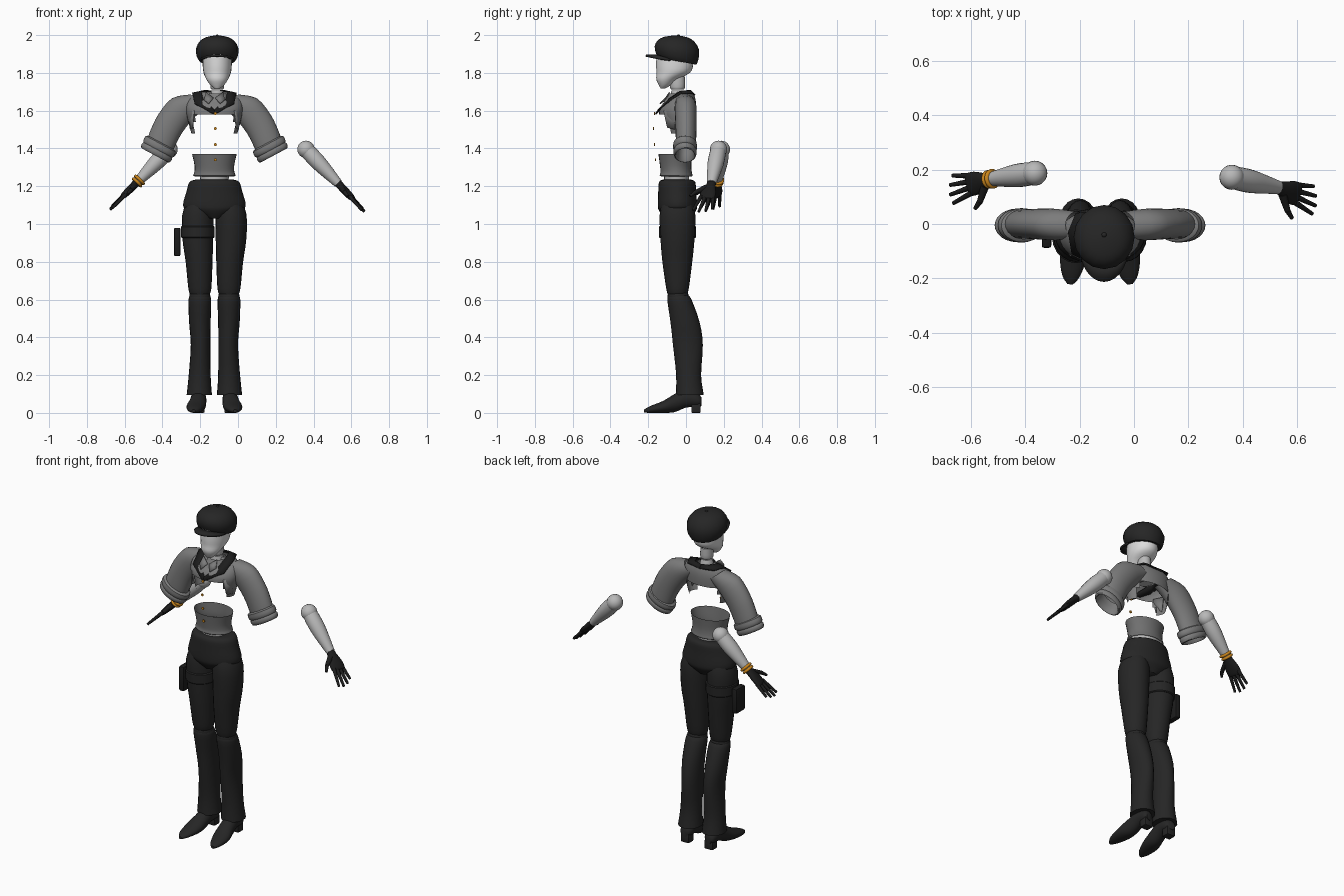
import bpy, bmesh, math
from mathutils import Vector

if "Cube" in bpy.data.objects:
    bpy.data.objects.remove(bpy.data.objects["Cube"])

CX = -0.125          # body axis
HX = -0.11           # head axis
Z = Vector((0, 0, 1))
made = []


def material(name, r, g, b):
    m = bpy.data.materials.new(name)
    m.use_nodes = True
    m.diffuse_color = (r, g, b, 1)
    m.node_tree.nodes["Principled BSDF"].inputs["Base Color"].default_value = (r, g, b, 1)
    return m


SKIN = material("pale skin", .72, .72, .72)
LIMB = material("light grey limb", .48, .48, .48)
JACKET = material("mid grey cloth", .2, .2, .2)
VEST = material("vest grey", .16, .16, .16)
BLACK = material("trouser black", .019, .019, .019)
GLOVE = material("glove black", .012, .012, .012)
BRASS = material("brass orange", .6, .24, .012)


def finish(name, bm, mat):
    bmesh.ops.recalc_face_normals(bm, faces=bm.faces)
    me = bpy.data.meshes.new(name)
    bm.to_mesh(me)
    bm.free()
    ob = bpy.data.objects.new(name, me)
    bpy.context.collection.objects.link(ob)
    me.materials.append(mat)
    made.append(ob)
    return ob


def smooth_rings(rings, n):
    """Catmull-Rom steps between the given rings."""
    out = []
    for i in range(len(rings) - 1):
        p = [Vector(rings[max(0, min(len(rings) - 1, i + k))]) for k in (-1, 0, 1, 2)]
        for j in range(n):
            t = j / n
            out.append(.5 * (2 * p[1] + (p[2] - p[0]) * t
                             + (2 * p[0] - 5 * p[1] + 4 * p[2] - p[3]) * t * t
                             + (3 * p[1] - p[0] - 3 * p[2] + p[3]) * t ** 3))
    return out + [Vector(rings[-1])]


def loft(name, rings, mat, axis=Z, sides=20, steps=3, caps=True, rule=None):
    """Ellipse rings (x, y, z, a, b) across the axis, skinned together."""
    axis = Vector(axis).normalized()
    if abs(axis.z) > .99:
        u, v = Vector((1, 0, 0)), Vector((0, 1, 0))
    else:
        u = axis.cross(Z).normalized()
        v = u.cross(axis)
    bm = bmesh.new()
    loops = []
    for r in smooth_rings([Vector(q) for q in rings], steps):
        c = Vector(r[:3])
        ang = [2 * math.pi * k / sides for k in range(sides)]
        loops.append([bm.verts.new(c + u * r[3] * math.cos(a) + v * r[4] * math.sin(a)) for a in ang])
    for a, b in zip(loops, loops[1:]):
        for k in range(sides):
            bm.faces.new((a[k], a[k - 1], b[k - 1], b[k]))
    if caps:
        bm.faces.new(loops[0])
        bm.faces.new(loops[-1])
    if rule:
        gone = [f for f in bm.faces if rule(f.calc_center_median())]
        bmesh.ops.delete(bm, geom=gone, context='FACES')
    return finish(name, bm, mat)


def rod(name, p, q, ra, rb, mat, sides=12):
    p, q = Vector(p), Vector(q)
    return loft(name, [(*p, ra, ra), (*q, rb, rb)], mat, q - p, sides, 1)


def ball(name, c, r, mat):
    bm = bmesh.new()
    bmesh.ops.create_uvsphere(bm, u_segments=20, v_segments=12, radius=r)
    bmesh.ops.translate(bm, verts=bm.verts, vec=c)
    return finish(name, bm, mat)


def ribbon(name, inner, outer, mat, thick=.008):
    bm = bmesh.new()
    a = [bm.verts.new(p) for p in inner]
    b = [bm.verts.new(p) for p in outer]
    for i in range(len(a) - 1):
        bm.faces.new((a[i], a[i + 1], b[i + 1], b[i]))
    ob = finish(name, bm, mat)
    ob.modifiers.new("thickness", 'SOLIDIFY').thickness = thick
    return ob


def box(name, c, size, mat, bevel):
    bm = bmesh.new()
    bmesh.ops.create_cube(bm, size=1)
    for v in bm.verts:
        v.co = Vector(c) + Vector([v.co[i] * size[i] for i in range(3)])
    bmesh.ops.bevel(bm, geom=bm.edges[:], offset=bevel, segments=2, affect='EDGES', profile=.5)
    return finish(name, bm, mat)


# Head, neck and cap
loft("head", [(HX, -.122, 1.718, .015, .012), (HX, -.112, 1.735, .036, .032), (HX, -.1, 1.765, .057, .057),
              (HX, -.068, 1.8, .072, .088), (HX, -.06, 1.84, .077, .098), (HX, -.058, 1.91, .077, .098)], SKIN, sides=24)
loft("upper_neck", [(HX, -.045, 1.712, .03, .032), (HX, -.045, 1.725, .036, .04), (HX, -.045, 1.78, .034, .04)], LIMB)
loft("lower_neck", [(HX, -.04, 1.63, .045, .045), (HX, -.043, 1.68, .038, .038), (HX, -.045, 1.708, .03, .032)], LIMB)
cap = loft("cap", [(HX, -.045, 1.862, .094, .1), (HX, -.047, 1.885, .108, .112), (HX, -.048, 1.93, .112, .118),
                   (HX, -.052, 1.97, .09, .096), (HX, -.055, 1.99, .055, .06), (HX, -.055, 1.998, .012, .012)], BLACK, sides=16, steps=2)
for v in cap.data.vertices:
    v.co.z -= .19 * (v.co.y + .045) * (2 - v.co.z) / .14
ball("cap_button", (HX, -.04, 1.993), .01, BLACK)
arc = [math.pi * k / 14 for k in range(15)]
ribbon("cap_visor", [(HX + .088 * math.cos(a), -.08 - .06 * math.sin(a), 1.872 + .025 * math.sin(a)) for a in arc],
       [(HX + .09 * math.cos(a), -.085 - .128 * math.sin(a), 1.868 + .03 * math.sin(a)) for a in arc], BLACK, .012)


# Cropped jacket, open below the chest
def torn(p):
    return p.z < 1.585 and abs(p.x - CX) < .108


loft("jacket_body", [(CX, -.04, 1.48, .122, .07), (CX, -.042, 1.54, .138, .088), (CX, -.045, 1.6, .15, .098),
                     (CX, -.03, 1.65, .145, .082), (CX, -.012, 1.685, .115, .055), (CX, -.01, 1.7, .08, .045)],
     JACKET, sides=32, caps=False, rule=torn)
loft("shirt_collar", [(HX, -.05, 1.645, .07, .07), (HX, -.043, 1.675, .058, .055), (HX, -.04, 1.692, .048, .048)],
     JACKET, caps=False)
for s, side in ((1, "left"), (-1, "right")):
    def P(dx, y, z):
        return (CX + s * dx, y, z)

    # Lapels and shirt collar tips
    ribbon(side + "_lapel",
           [P(0, .03, 1.705), P(.05, .025, 1.71), P(.07, -.03, 1.705), P(.06, -.09, 1.665), P(0, -.15, 1.605)],
           [P(0, .05, 1.685), P(.09, .04, 1.695), P(.118, -.03, 1.695), P(.105, -.11, 1.64), P(0, -.165, 1.583)], GLOVE)
    ribbon(side + "_collar_tip", [P(.005, -.105, 1.665), P(.045, -.085, 1.695)],
           [P(.03, -.135, 1.635), P(.055, -.11, 1.655)], JACKET, .006)
    ribbon(side + "_torn_flap", [P(.14, -.06, 1.6), P(.11, -.12, 1.6)],
           [P(.13, -.06, 1.5), P(.118, -.1, 1.51)], JACKET, .006)

    # Sleeve and rolled cuff
    down = (s * .47, 0, -.88)
    loft(side + "_sleeve", [(*P(.085, -.005, 1.65), .05, .055), (*P(.165, -.002, 1.615), .058, .078),
                            (*P(.235, 0, 1.53), .056, .08), (*P(.275, 0, 1.45), .054, .08),
                            (*P(.295, 0, 1.4), .052, .078)], JACKET, (s * .65, 0, -.76), 24, caps=False)
    loft(side + "_cuff", [(*P(.281, -.005, 1.43), .05, .075), (*P(.284, -.005, 1.424), .062, .09),
                          (*P(.295, -.005, 1.4), .063, .092), (*P(.3, -.005, 1.392), .058, .085),
                          (*P(.304, -.005, 1.384), .062, .09), (*P(.313, -.005, 1.366), .058, .085),
                          (*P(.311, -.005, 1.37), .047, .07), (*P(.28, -.002, 1.435), .045, .068)],
         JACKET, down, 24, 2, caps=False)

    # Trouser legs
    loft(side + "_thigh", [(*P(.08, -.045, 1.13), .06, .075), (*P(.088, -.045, 1.05), .082, .094),
                           (*P(.088, -.045, .92), .081, .09), (*P(.081, -.046, .8), .071, .079),
                           (*P(.077, -.045, .66), .061, .06), (*P(.077, -.045, .625), .05, .05)], BLACK)
    ball(side + "_knee", P(.077, -.042, .615), .056, BLACK)
    loft(side + "_lower_leg", [(*P(.077, -.04, .625), .048, .05), (*P(.077, -.035, .6), .06, .064),
                               (*P(.077, -.005, .48), .057, .077), (*P(.073, .01, .36), .052, .079),
                               (*P(.078, .014, .2), .058, .066), (*P(.08, .02, .095), .067, .074)], BLACK)
    # Heeled shoe
    loft(side + "_shoe", [(*P(.08, .08, .06), .022, .025), (*P(.08, .06, .068), .036, .036),
                          (*P(.083, .0, .076), .04, .048), (*P(.088, -.06, .052), .045, .048),
                          (*P(.098, -.12, .032), .05, .032), (*P(.107, -.19, .018), .033, .018),
                          (*P(.11, -.222, .01), .01, .008)], BLACK, (s * .1, -1, 0))
    box(side + "_shoe_heel", P(.08, .053, .028), (.055, .05, .056), BLACK, .006)

# Waist pieces
loft("lower_vest", [(CX, -.05, 1.252, .105, .08), (CX, -.052, 1.258, .112, .087), (CX, -.052, 1.275, .106, .083),
                    (CX, -.055, 1.31, .105, .083), (CX, -.057, 1.37, .118, .089)], VEST, sides=28, caps=False)
loft("belly", [(CX, -.05, 1.19, .085, .07), (CX, -.05, 1.23, .075, .066), (CX, -.05, 1.29, .085, .07)], LIMB)
loft("hips", [(CX, -.047, 1.235, .1, .075), (CX, -.047, 1.222, .132, .096), (CX, -.047, 1.17, .148, .1),
              (CX, -.045, 1.1, .166, .104), (CX, -.045, 1.07, .14, .098), (CX, -.045, 1.03, .05, .07)], BLACK, sides=28)
for z, y in ((1.585, -.17), (1.505, -.175), (1.42, -.17), (1.34, -.163)):
    rod("front_button", (CX + .005, y, z), (CX + .005, y + .005, z), .008, .008, BRASS, 10)

# Thigh strap and pouch on the right leg
loft("thigh_strap", [(CX - .088, -.045, .925, .082, .092), (CX - .088, -.045, .93, .088, .097),
                     (CX - .088, -.045, .985, .089, .099), (CX - .088, -.045, .99, .083, .094)], BLACK, steps=1)
box("thigh_pouch", (-.322, -.045, .905), (.035, .085, .15), GLOVE, .008)

# Detached forearms with gloved hands
for s, side, e, w, k in ((1, "left", (.36, .172, 1.395), (.53, .135, 1.215), (.6, .11, 1.14)),
                         (-1, "right", (-.365, .187, 1.395), (-.53, .165, 1.225), (-.605, .145, 1.15))):
    E, W, K = Vector(e), Vector(w), Vector(k)
    ball(side + "_elbow", E, .046, LIMB)
    M = E.lerp(W, .4)
    loft(side + "_forearm", [(*E, .041, .041), (*M, .043, .042), (*W, .025, .024)], LIMB, W - E, steps=4)
    d = (K - W).normalized()
    across = Vector((s * .12, 1, 0)).normalized()
    loft(side + "_palm", [(*(W - d * .015), .023, .02), (*(W + d * .02), .027, .02), (*(W + d * .07), .042, .018),
                          (*K, .043, .014), (*(K + d * .01), .035, .008)], GLOVE, d)
    for f, n in enumerate(("index", "middle", "ring", "little")):
        o = (f - 1.5) * .021
        base = K + across * o - d * .008
        tip = base + (d + across * o * 6).normalized() * (.107, .115, .108, .09)[f]
        rod(f"{side}_{n}_finger", base, tip, .011, .007, GLOVE, 10)
    root = W + d * .03 - across * .02
    bend = root + d * .035 - across * .05
    rod(side + "_thumb_base", root, bend, .016, .011, GLOVE)
    rod(side + "_thumb_tip", bend, bend + d * .03 - across * .022, .011, .007, GLOVE)
    if s < 0:
        a = (W - E).normalized()
        for off, r in ((-.012, .036), (.006, .034)):
            c = W + a * off
            loft("bracelet", [(*(c - a * .008), r - .006, r - .006), (*(c - a * .004), r, r),
                              (*(c + a * .004), r, r), (*(c + a * .008), r - .006, r - .006)], BRASS, a, steps=2)

# Smooth shading with sharp edges kept
bpy.ops.object.select_all(action='DESELECT')
for ob in made:
    ob.select_set(True)
bpy.context.view_layer.objects.active = made[0]
bpy.ops.object.shade_smooth_by_angle(angle=math.radians(42))
